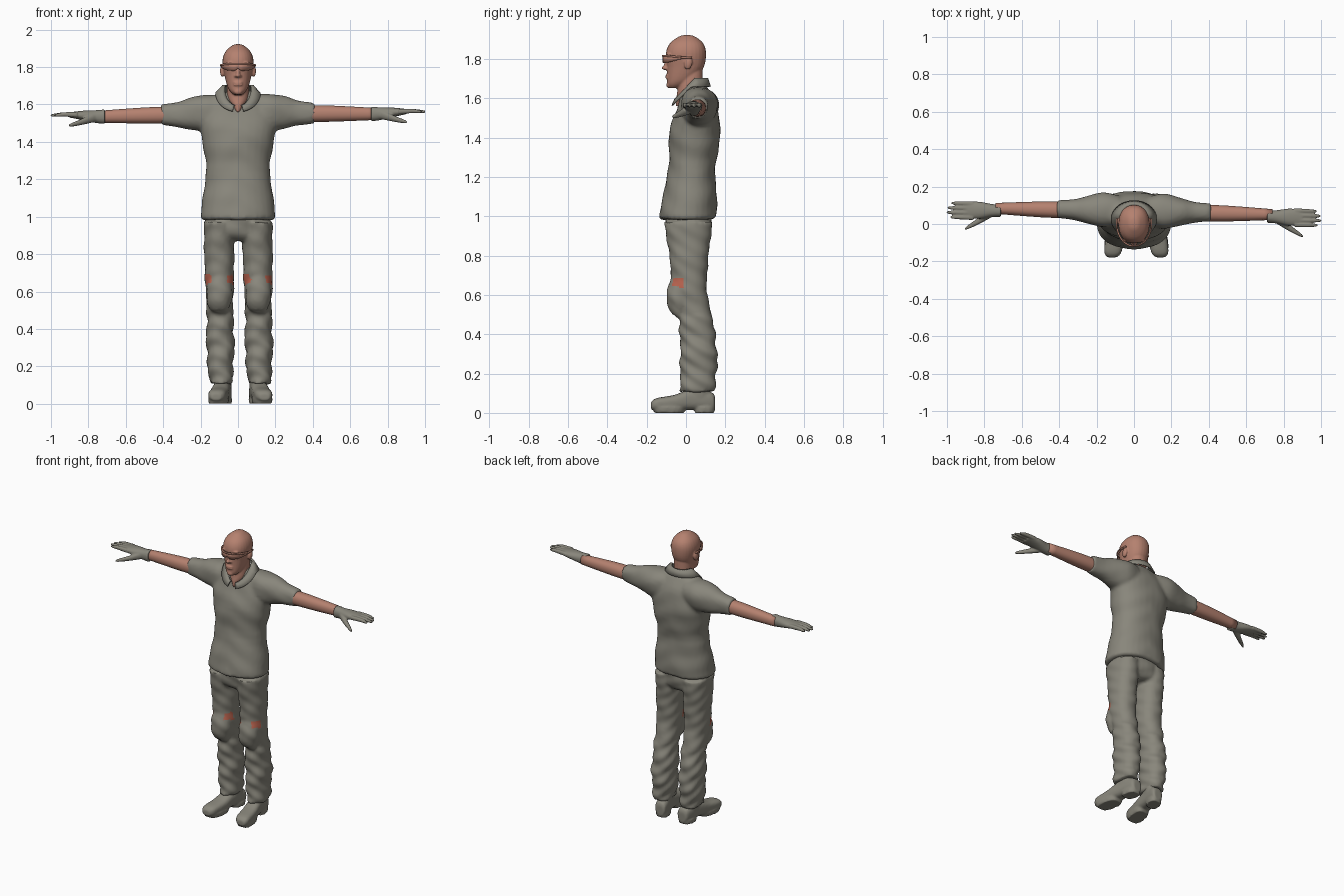
import bpy, bmesh
from math import sin, cos, pi, radians
from mathutils import Vector, Matrix

cube = bpy.data.objects.get("Cube")
if cube:
    bpy.data.objects.remove(cube)


def material(name, rgb):
    mat = bpy.data.materials.new(name)
    mat.use_nodes = True
    mat.diffuse_color = (*rgb, 1)
    mat.node_tree.nodes["Principled BSDF"].inputs["Base Color"].default_value = (*rgb, 1)
    return mat


CLOTH = material("grey_cloth", (.25, .24, .2))
SKIN = material("skin", (.46, .22, .16))
PATCH = material("orange_red_patch", (.5, .13, .08))


def spline(rows, steps=4):
    """Smoothly interpolate rows of numbers with cubic Hermite segments."""
    rows = [Vector(row) for row in rows]
    result = []
    for i in range(len(rows) - 1):
        start, end = rows[i], rows[i + 1]
        before = rows[max(i - 1, 0)]
        after = rows[min(i + 2, len(rows) - 1)]
        for k in range(steps):
            t = k / steps
            ease = t * t * (3 - 2 * t)
            result.append(start.lerp(end, ease)
                          + (end - before) * (t * (1 - t) ** 2 / 2)
                          - (after - start) * (t * t * (1 - t) / 2))
    return result + [rows[-1]]


def unchanged(point):
    return point


def loft(bm, rows, axis="z", at=0, power=2.2, warp=unchanged, sides=28):
    """Closed tube; each row is position, centre and two radii."""
    def rounded(value):
        return abs(value) ** (2 / power) * (1 if value > 0 else -1)

    rings = []
    for t, centre, wide, deep in spline(rows):
        ring = []
        for k in range(sides):
            angle = 2 * pi * k / sides
            u = at + wide * rounded(cos(angle))
            v = centre + deep * rounded(sin(angle))
            point = {"z": (u, v, t), "x": (t, u, v), "y": (u, t, v)}[axis]
            ring.append(bm.verts.new(warp(Vector(point))))
        rings.append(ring)
    for lower, upper in zip(rings, rings[1:]):
        for k in range(sides):
            bm.faces.new((lower[k - 1], lower[k], upper[k], upper[k - 1]))
    bm.faces.new(rings[0])
    bm.faces.new(rings[-1])


def ball(bm, centre, radii, tilt=0):
    """Ellipsoid, tilted about the x axis."""
    matrix = (Matrix.Translation(centre) @ Matrix.Rotation(radians(tilt), 4, "X")
              @ Matrix.Diagonal((*radii, 1)))
    angles = [pi * (k + .2) / 6.4 for k in range(7)]
    loft(bm, [(-cos(a), 0, sin(a), sin(a)) for a in angles],
         power=2, warp=lambda p: matrix @ p, sides=20)


def ribbon(bm, strips):
    """Open sheet through rows of points."""
    rows = [[bm.verts.new(point) for point in strip] for strip in strips]
    for here, there in zip(rows, rows[1:]):
        for j in range(len(here) - 1):
            bm.faces.new((here[j], here[j + 1], there[j + 1], there[j]))


def finish(name, bm, mat, voxel=0, smooth=2, thick=0, folds=None):
    """Make the object, fuse its volumes and add cloth folds."""
    bmesh.ops.recalc_face_normals(bm, faces=bm.faces)
    mesh = bpy.data.meshes.new(name)
    bm.to_mesh(mesh)
    bm.free()
    obj = bpy.data.objects.new(name, mesh)
    bpy.context.collection.objects.link(obj)
    if thick:
        solidify = obj.modifiers.new("thickness", "SOLIDIFY")
        solidify.thickness, solidify.offset = thick, 0
    if voxel:
        fuse = obj.modifiers.new("fuse", "REMESH")
        fuse.mode, fuse.voxel_size = "VOXEL", voxel
        soften = obj.modifiers.new("soften", "SMOOTH")
        soften.factor, soften.iterations = .5, smooth
    depsgraph = bpy.context.evaluated_depsgraph_get()
    mesh = bpy.data.meshes.new_from_object(obj.evaluated_get(depsgraph))
    obj.modifiers.clear()
    obj.data = mesh
    mesh.materials.clear()
    mesh.materials.append(mat)
    if folds:
        normals = [vertex.normal.copy() for vertex in mesh.vertices]
        for vertex, normal in zip(mesh.vertices, normals):
            vertex.co += normal * folds(vertex.co)
    mesh.shade_smooth()
    return obj


SIDES = ((1, "left"), (-1, "right"))


def arm_warp(side):
    # The arms are turned a little, one forward and one back
    return lambda p: Vector((side * p.x, p.y - side * p.x / 45, p.z + side * p.x / 100))


def leg_warp(side):
    # The stance leans slightly to one side towards the feet
    return lambda p: Vector((side * p.x + (1 - p.z) / 80, p.y, p.z))


def foot_warp(side):
    # Toes point outward
    return lambda p: Vector((side * (p.x - p.y / 7) + 1 / 80, p.y, p.z))


# Shirt: body and short sleeves
def shirt_folds(p):
    return sin(38 * p.z + 14 * abs(p.x) + 9 * p.y) * sin(17 * p.x + 11 * p.z) / 300


bm = bmesh.new()
loft(bm, [(.985, .01, .2, .145), (1.06, .015, .197, .143), (1.24, .03, .17, .12),
          (1.43, .046, .195, .13), (1.56, .057, .205, .1), (1.635, .054, .16, .07),
          (1.67, .05, .07, .05)])
for side, word in SIDES:
    loft(bm, [(.08, 1.57, .08, .08), (.16, 1.557, .095, .097), (.25, 1.555, .073, .088),
              (.32, 1.55, .058, .066), (.41, 1.548, .05, .054)],
         "x", at=.07, warp=arm_warp(side))
finish("shirt", bm, CLOTH, voxel=.012, smooth=3, folds=shirt_folds)

# Open collar folded around the neck
bm = bmesh.new()
strips = []
for k in range(41):
    angle = radians(14 + 8.3 * k)
    back = (1 - cos(angle)) / 2
    stand = 1.59 + .11 * min(1, 1.6 * back)
    spread = 1.56 + .1 * min(1, 2 * back)
    strips.append([(radius * sin(angle), .025 - deep * cos(angle), z)
                   for radius, deep, z in ((.07, .075, stand), (.085, .085, stand),
                                           (.12, .098, spread))])
ribbon(bm, strips)
finish("collar", bm, CLOTH, thick=.008)


# Trousers: hips, legs and knee pads
def leg_folds(p):
    wave = sin(58 * p.z + 22 * p.y) * sin(31 * p.x + 19 * p.z + 25 * p.y)
    return wave / (140 if p.z < .5 else 300)


bm = bmesh.new()
loft(bm, [(.87, .015, .1, .07), (.91, .015, .165, .11), (1.04, .012, .175, .12)])
for side, word in SIDES:
    warp = leg_warp(side)
    loft(bm, [(.97, .012, .08, .124), (.8, .015, .08, .1), (.62, .02, .076, .086),
              (.5, .047, .07, .084), (.3, .065, .074, .094), (.11, .058, .06, .09)],
         at=.103, warp=warp)
    ball(bm, warp(Vector((.104, -.036, .585))), (.07, .062, .115), tilt=6)
trousers = finish("trousers", bm, CLOTH, voxel=.01, smooth=3, folds=leg_folds)

# Worn patches beside the tops of the knee pads
trousers.data.materials.append(PATCH)
for face in trousers.data.polygons:
    x, y, z = face.center
    if abs(face.normal.x) > .62 and -.08 < y < -.01 and .63 - y / 4 < z < .69:
        face.material_index = 1

# Shoes with ankle, heel and sole
for side, word in SIDES:
    bm = bmesh.new()
    shape = dict(at=.104, power=2.7, warp=foot_warp(side))
    loft(bm, [(.148, .045, .025, .03), (.13, .06, .04, .045), (.03, .068, .046, .053),
              (-.06, .053, .05, .038), (-.15, .045, .046, .03), (-.178, .036, .025, .018)],
         "y", **shape)
    loft(bm, [(.08, .065, .045, .055), (.17, .06, .045, .06)], **shape)
    loft(bm, [(0, .095, .043, .05), (.03, .095, .045, .052)], **shape)
    loft(bm, [(0, -.085, .05, .075), (.03, -.085, .053, .088)], **shape)
    finish(word + "_shoe", bm, CLOTH, voxel=.007)

# Bare forearms
for side, word in SIDES:
    warp = arm_warp(side)
    bm = bmesh.new()
    loft(bm, [(.36, 1.547, .044, .045), (.5, 1.546, .042, .043), (.74, 1.542, .029, .032)],
         "x", at=.067, warp=warp)
    finish(word + "_forearm", bm, SKIN)

    # Gloved hand with four fingers and a spread thumb
    bm = bmesh.new()
    loft(bm, [(.712, 1.542, .033, .039), (.76, 1.543, .035, .034),
              (.83, 1.55, .046, .025), (.9, 1.553, .042, .014)],
         "x", at=.055, warp=warp)
    for k, reach in enumerate((.975, .995, 1, .98)):
        loft(bm, [(.86, 1.554, .013, .014), (.93, 1.556, .011, .012),
                  (reach - .01, 1.552, .008, .008), (reach + .002, 1.552, .004, .004)],
             "x", at=.09 - k * .025, warp=warp, sides=16)
    loft(bm, [(.76, 1.54, .02, .025), (.83, 1.517, .018, .017),
              (.89, 1.5, .01, .01), (.905, 1.496, .004, .004)], "x", at=.04, sides=16,
         warp=lambda p: warp(p - Vector((0, .6 * (p.x - .76), 0))))
    finish(word + "_glove", bm, CLOTH, voxel=.005)

# Head and neck
bm = bmesh.new()
loft(bm, [(1.652, -.058, .022, .026), (1.67, -.045, .042, .05), (1.7, -.025, .058, .071),
          (1.76, -.003, .073, .094), (1.83, 0, .083, .102), (1.88, .003, .069, .085),
          (1.915, .005, .032, .04), (1.923, .005, .006, .008)])
loft(bm, [(1.56, .005, .012, .056), (1.6, .012, .04, .062), (1.64, .02, .058, .064),
          (1.76, .025, .055, .06)])

# Nose, chin, lips, nostrils, brows and ears
ball(bm, (0, -.098, 1.772), (.011, .014, .032), tilt=-22)
ball(bm, (0, -.108, 1.755), (.014, .016, .01))
ball(bm, (0, -.086, 1.668), (.022, .014, .016))
for z in (1.705, 1.717):
    ball(bm, (0, -.094, z), (.025, .011, .006))
for side, word in SIDES:
    ball(bm, (side * .012, -.1, 1.752), (.008, .01, .007))
    ball(bm, (side * .034, -.086, 1.822), (.028, .013, .009))
    ball(bm, (side * .084, .012, 1.778), (.012, .02, .032), tilt=-12)
finish("head_and_neck", bm, SKIN, voxel=.005)

# Wraparound glasses: lens, then brow bar with temples
lens, frame = bmesh.new(), bmesh.new()
edges, bar = [], []
for k in range(-26, 27):
    angle = radians(3 * k)
    x, y = .092 * sin(angle), -.118 * cos(angle)
    lower = 1.78 + .02 * sin(angle) ** 4 + .012 * max(0, 1 - abs(angle) * 5)
    top = 1.822 - .008 * sin(angle) ** 4
    edges.append([(x, y, lower), (x, y, top)])
    bar.append([(x, y, top - .009), (x, y, top)])
ribbon(lens, edges)
ribbon(frame, bar)
for side, word in SIDES:
    ribbon(frame, [[(side * .092, y, 1.804), (side * .092, y, 1.813)]
                   for y in (-.026, 0, .03)])
finish("glasses_lens", lens, SKIN, thick=.003)
finish("glasses_frame", frame, SKIN, thick=.009)
